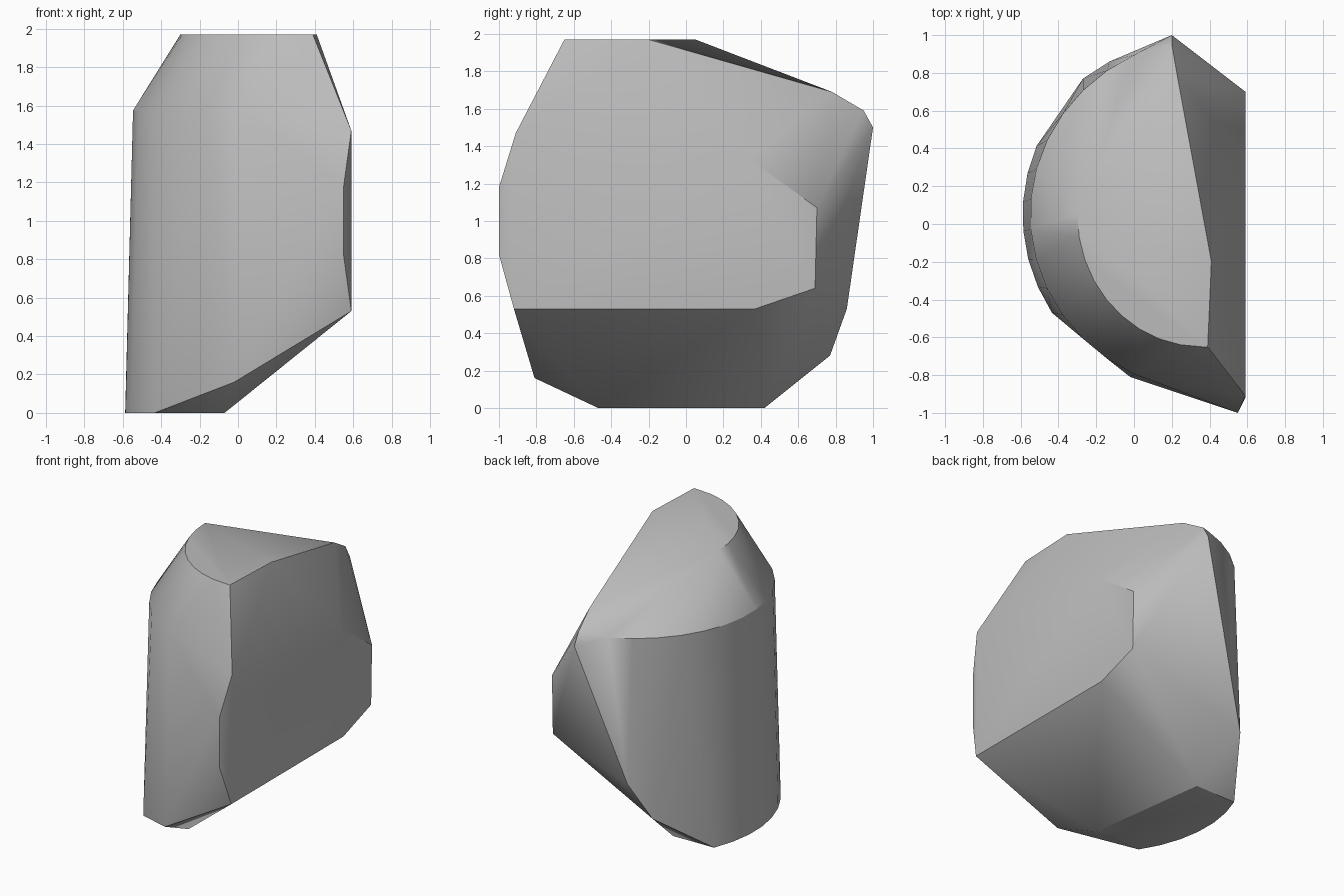
import bpy, bmesh
from math import cos, sin, radians

cube = bpy.data.objects.get("Cube")
if cube:
    bpy.data.objects.remove(cube)


def arc(cx, cy, rx, back, front, z, start, end, steps):
    """Points on a rounded outline; the back and front halves have their own depth."""
    pts = []
    for i in range(steps + 1):
        a = radians(start + (end - start) * i / steps)
        depth = back if sin(a) > 0 else front
        pts.append((cx + rx * cos(a), cy + depth * sin(a), z))
    return pts


# curved wall: foot, shoulder and crown outlines
foot = arc(0.43, 0.05, 1.02, 0.97, 0.98, 0, 158, 212, 6)
shoulder = arc(0.43, 0.05, 0.98, 0.94, 0.94, 1.575, 106, 244, 14)
crown = arc(0.36, 0.05, 0.66, 0.7, 0.7, 1.97, 180, 270, 9)

# flat side, broken off straight
side = [(0.59, y, z) for y, z in (
    (-0.91, 1.47), (-0.92, 0.53), (0.37, 0.53), (0.69, 0.64), (0.7, 1.07), (0.34, 1.33))]

# corners of the chipped base, back, front edge and upper ridge
base = [(-0.07, -0.47, 0), (-0.19, 0.42, 0), (-0.02, -0.81, 0.16)]
back = [(0.2, 1, 1.5), (-0.13, 0.86, 0.53), (-0.27, 0.77, 0.28)]
front = [(0.55, -1, 0.82), (0.55, -1, 1.18)]
ridge = [(0.39, -0.65, 1.97), (0.41, -0.2, 1.97), (0.23, 0.78, 1.69), (0.2, 0.95, 1.59)]

# wrap the corners in one solid chunk
bm = bmesh.new()
for p in foot + shoulder + crown + side + base + back + front + ridge:
    bm.verts.new(p)
hull = bmesh.ops.convex_hull(bm, input=bm.verts)
loose = [v for v in bm.verts if not v.link_faces]
bmesh.ops.delete(bm, geom=loose, context='VERTS')
bmesh.ops.dissolve_limit(bm, angle_limit=radians(1), verts=bm.verts, edges=bm.edges)
bmesh.ops.recalc_face_normals(bm, faces=bm.faces)

mesh = bpy.data.meshes.new("rock")
bm.to_mesh(mesh)
bm.free()
rock = bpy.data.objects.new("rock", mesh)
bpy.context.collection.objects.link(rock)

# stone colour
grey = bpy.data.materials.new("stone_grey")
grey.use_nodes = True
colour = (0.5, 0.5, 0.5, 1)
grey.diffuse_color = colour
grey.node_tree.nodes["Principled BSDF"].inputs["Base Color"].default_value = colour
mesh.materials.append(grey)

# soft curves with crisp broken edges
bpy.ops.object.select_all(action='DESELECT')
rock.select_set(True)
bpy.context.view_layer.objects.active = rock
bpy.ops.object.shade_smooth_by_angle(angle=radians(30))
